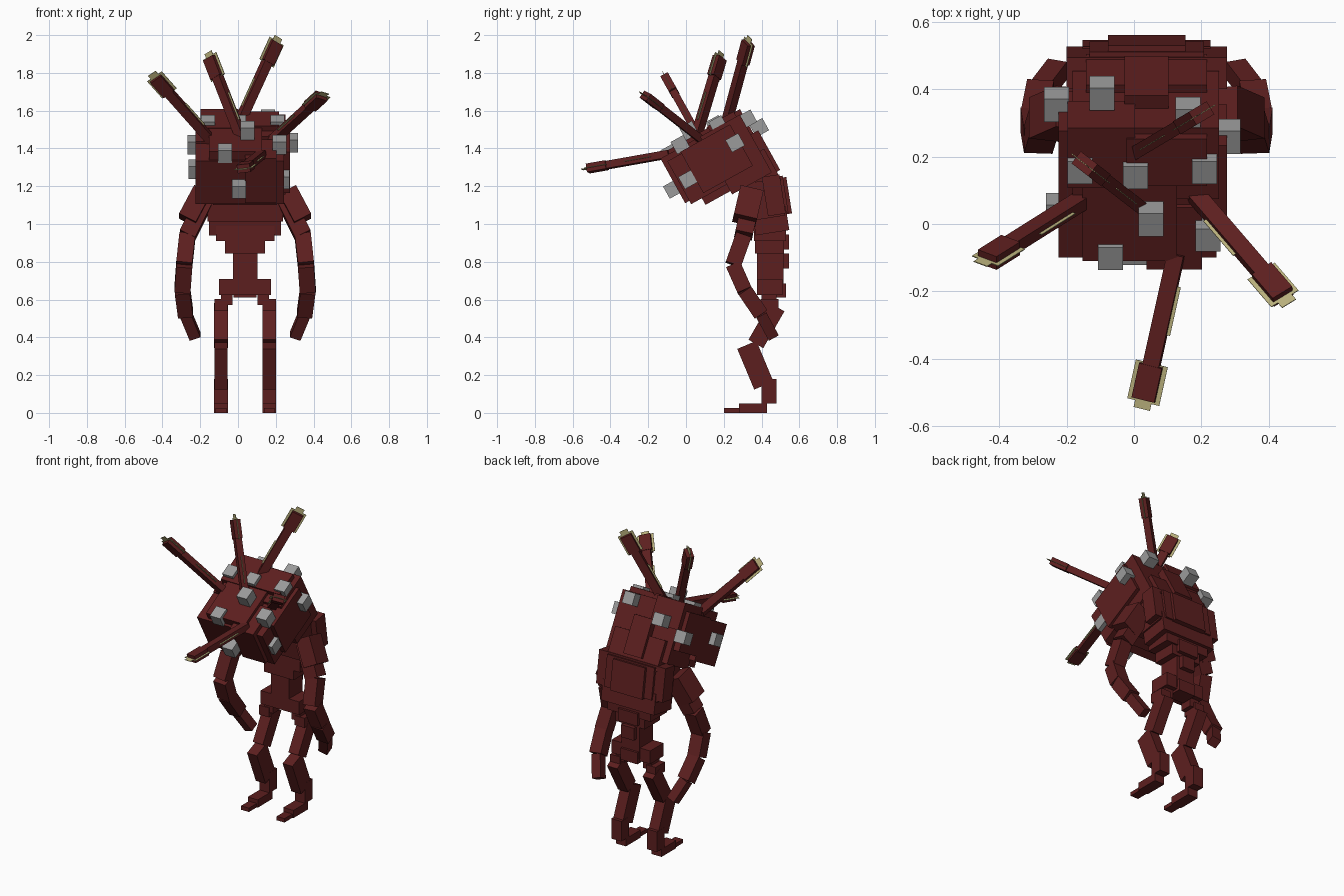
import bpy, math
from mathutils import Vector, Matrix


def material(name, rgb):
    m = bpy.data.materials.new(name)
    m.diffuse_color = (*rgb, 1)
    return m


RED = material("dark_red", (0.108, 0.0135, 0.0135))
GREY = material("grey", (0.33, 0.33, 0.33))
YELLOW = material("pale_yellow", (0.48, 0.43, 0.20))
CX = 0.0375  # body symmetry line


def block(name, mat, size, matrix):
    """Box of a given size placed by a matrix."""
    bpy.ops.mesh.primitive_cube_add(size=1)
    o = bpy.context.object
    o.name = name
    o.data.transform(Matrix.Diagonal((*size, 1)))
    o.matrix_world = matrix
    o.data.materials.append(mat)
    return o


def box(name, x, y, z, mat=RED, frame=Matrix()):
    """Box from (min, max) ranges inside a frame."""
    r = (x, y, z)
    c = Vector([(a + b) / 2 for a, b in r])
    return block(name, mat, [b - a for a, b in r], frame @ Matrix.Translation(c))


def along(p, q, side):
    """Frame at the middle of p-q: z runs along it, x is close to side."""
    p, q = Vector(p), Vector(q)
    d = (q - p).normalized()
    s = Vector(side)
    s = (s - d * s.dot(d)).normalized()
    m = Matrix((s, d.cross(s), d)).transposed().to_4x4()
    m.translation = (p + q) / 2
    return m


def bar(name, p, q, w, t, mat=RED, shift=0, side=(1, 0, 0)):
    length = (Vector(q) - Vector(p)).length
    frame = along(p, q, side) @ Matrix.Translation((shift, 0, 0))
    return block(name, mat, (w, t, length), frame)


def tilted(y, z, degrees):
    return Matrix.Translation((CX, y, z)) @ Matrix.Rotation(math.radians(degrees), 4, 'X')


# Head: stacked blocks in a frame tipped forward
HEAD = tilted(0.16, 1.35, 29)
for name, x, y, z in [
    ("head_front", (-0.262, 0.207), (-0.235, 0.0), (-0.15, 0.11)),
    ("head_front_right", (0.0, 0.165), (-0.26, -0.05), (-0.13, 0.14)),
    ("head_back", (-0.22, 0.215), (-0.02, 0.22), (-0.21, 0.14)),
    ("head_right", (0.08, 0.238), (-0.15, 0.15), (-0.13, 0.12)),
    ("head_left", (-0.262, -0.10), (-0.04, 0.20), (-0.12, 0.12)),
    ("head_crown_left", (-0.235, -0.035), (0.03, 0.235), (0.0, 0.165)),
    ("head_crown_right", (-0.06, 0.18), (0.04, 0.20), (0.0, 0.17)),
    ("head_crown_front", (-0.19, 0.09), (-0.22, 0.06), (0.0, 0.16)),
    ("head_chin", (-0.17, 0.17), (-0.17, 0.10), (-0.19, -0.10)),
    ("neck", (-0.18, 0.18), (0.07, 0.245), (-0.27, -0.08)),
    ("nape", (-0.065, 0.065), (0.15, 0.265), (-0.22, 0.02)),
]:
    box(name, x, y, z, RED, HEAD)

# Grey knobs on the head
for i, p in enumerate([
    (0.28, 0.26, 1.43), (0.235, 0.01, 1.235), (0.005, -0.07, 1.185),
    (-0.07, -0.085, 1.375), (0.22, -0.03, 1.42), (0.05, 0.015, 1.495),
    (-0.23, 0.355, 1.42), (-0.225, 0.04, 1.29), (-0.16, 0.17, 1.525),
    (0.21, 0.17, 1.525), (0.005, 0.155, 1.525), (-0.095, 0.388, 1.51),
    (0.16, 0.325, 1.555),
]):
    m = Matrix.Translation(p) @ Matrix.Rotation(math.radians(29), 4, 'X')
    block(f"knob_{i + 1}", GREY, (0.074, 0.077, 0.074), m)

# Head tendrils: shaft, thick tip and a flat pale fin turned to a given side
for i, (p, q, inner, side) in enumerate([
    ((-0.14, 0.08, 1.44), (-0.45, -0.115, 1.79), 1, (1, 0, 0)),
    ((0.02, 0.05, 1.45), (-0.155, 0.185, 1.90), 1, (0, 0, 1)),
    ((0.0, 0.21, 1.52), (0.21, 0.335, 1.98), 1, (0, 0, 1)),
    ((0.18, 0.09, 1.44), (0.455, -0.23, 1.69), -1, (1, 0.15, 0)),
    ((0.125, -0.09, 1.37), (0.025, -0.54, 1.29), 1, (1, 0, 0.15)),
]):
    p, q = Vector(p), Vector(q)
    d = q - p
    n = i + 1
    bar(f"tendril_{n}_shaft", p, p + d * 0.8, 0.05, 0.04, side=side)
    bar(f"tendril_{n}_tip", p + d * 0.73, p + d * 0.955, 0.07, 0.045, side=side)
    bar(f"tendril_{n}_fin_base", p + d * 0.2, p + d * 0.52, 0.05, 0.003, YELLOW,
        inner * 0.01, side)
    bar(f"tendril_{n}_fin", p + d * 0.72, p + d * 0.975, 0.098, 0.003, YELLOW, side=side)
    bar(f"tendril_{n}_fin_end", p + d * 0.97, p + d * 1.02, 0.05, 0.003, YELLOW, side=side)

# Chest, leaning forward
CHEST = tilted(0.42, 1.13, 9)
for name, x, y, z in [
    ("chest", (-0.20, 0.20), (-0.12, 0.09), (-0.10, 0.10)),
    ("upper_back", (-0.238, 0.238), (0.0, 0.095), (-0.09, 0.12)),
    ("back_middle", (-0.17, 0.17), (0.0, 0.11), (-0.09, 0.11)),
    ("back_plate", (-0.115, 0.115), (0.05, 0.128), (-0.095, 0.10)),
    ("lower_chest", (-0.19, 0.19), (-0.08, 0.10), (-0.18, -0.05)),
]:
    box(name, x, y, z, RED, CHEST)

# Waist and pelvis, each tier a centred box: half width, y range, z range
for name, w, y, z in [
    ("rib_upper", 0.155, (0.36, 0.53), (0.91, 0.99)),
    ("rib_lower", 0.105, (0.365, 0.52), (0.845, 0.925)),
    ("waist", 0.065, (0.375, 0.515), (0.64, 0.86)),
    ("spine_upper", 0.07, (0.45, 0.545), (0.865, 0.945)),
    ("spine_middle", 0.045, (0.45, 0.545), (0.765, 0.845)),
    ("pelvis", 0.138, (0.375, 0.51), (0.625, 0.71)),
    ("tailbone", 0.06, (0.42, 0.53), (0.61, 0.685)),
]:
    box(name, (CX - w, CX + w), y, z)


# Arms and legs, one set per side
for tag, s in (("left", -1), ("right", 1)):
    def at(x, y, z):
        return (CX + s * x, y, z)

    arm = [at(0.20, 0.35, 1.15), at(0.305, 0.305, 0.94), at(0.322, 0.25, 0.785),
           at(0.332, 0.31, 0.65), at(0.315, 0.395, 0.525), at(0.265, 0.46, 0.405)]
    parts = [("upper_arm", 0.09, 0.095), ("elbow", 0.085, 0.085),
             ("forearm", 0.085, 0.08), ("wrist", 0.08, 0.08), ("hand", 0.06, 0.06)]
    for k, (name, w, t) in enumerate(parts):
        bar(f"{tag}_{name}", arm[k], arm[k + 1], w, t)
    bar(f"{tag}_shoulder", at(0.225, 0.345, 1.17), at(0.305, 0.31, 1.02), 0.10, 0.125)

    leg = s * 0.1275 + CX
    lx = (leg - 0.036, leg + 0.036)
    box(f"{tag}_hip", (leg - 0.035, leg + 0.035), (0.395, 0.49), (0.54, 0.602))
    box(f"{tag}_groin", sorted((leg, leg - s * 0.062)), (0.40, 0.48), (0.57, 0.64))
    bar(f"{tag}_thigh", (leg, 0.482, 0.56), (leg, 0.37, 0.365), 0.072, 0.09)
    bar(f"{tag}_shin", (leg, 0.322, 0.36), (leg, 0.412, 0.145), 0.07, 0.11)
    box(f"{tag}_ankle", lx, (0.40, 0.478), (0.05, 0.18))
    box(f"{tag}_foot", lx, (0.28, 0.43), (0.0, 0.05))
    box(f"{tag}_toe", (leg - 0.028, leg + 0.028), (0.20, 0.30), (0.0, 0.025))
